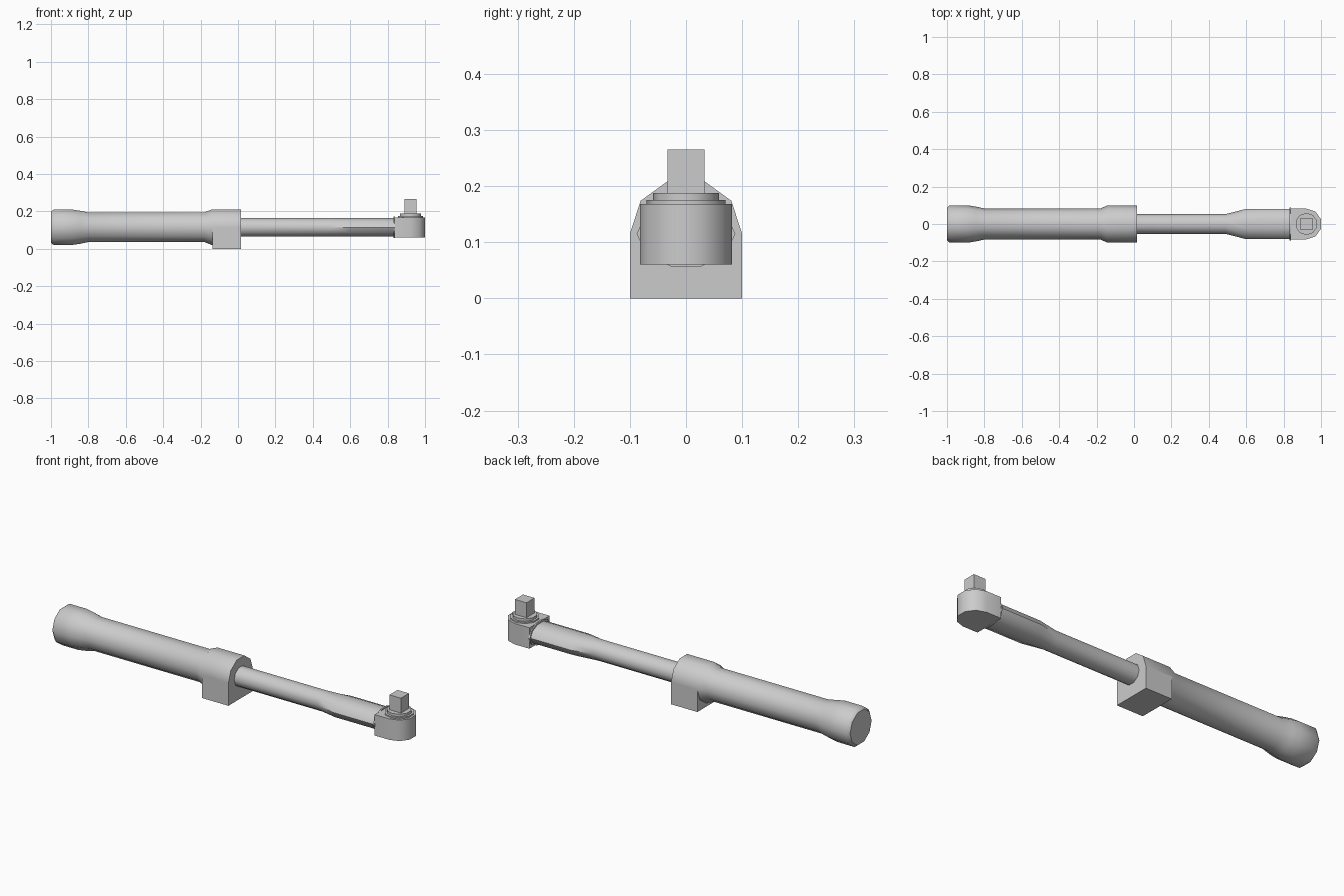
import bpy, bmesh
from math import cos, sin, pi, radians

if "Cube" in bpy.data.objects:
    bpy.data.objects.remove(bpy.data.objects["Cube"])

SIDES = 10
AXIS_Z = 0.115


def finish(bm, name, smooth=True):
    bmesh.ops.recalc_face_normals(bm, faces=bm.faces)
    mesh = bpy.data.meshes.new(name)
    bm.to_mesh(mesh)
    bm.free()
    obj = bpy.data.objects.new(name, mesh)
    bpy.context.collection.objects.link(obj)
    if smooth:
        bpy.ops.object.select_all(action='DESELECT')
        obj.select_set(True)
        bpy.context.view_layer.objects.active = obj
        bpy.ops.object.shade_smooth_by_angle(angle=radians(40))
    return obj


def loft(name, loops, smooth=True):
    """Skin a list of equal-length point loops and cap both ends."""
    bm = bmesh.new()
    rings = [[bm.verts.new(p) for p in loop] for loop in loops]
    for a, b in zip(rings, rings[1:]):
        for i in range(len(a)):
            j = (i + 1) % len(a)
            bm.faces.new((a[i], a[j], b[j], b[i]))
    bm.faces.new(rings[0])
    bm.faces.new(rings[-1])
    return finish(bm, name, smooth)


def tube(name, profile):
    """Ten-sided bar along x; profile rows are (x, y radius, z radius)."""
    angles = [2 * pi * i / SIDES for i in range(SIDES)]
    return loft(name, [[(x, ry * cos(a), AXIS_Z + rz * sin(a)) for a in angles]
                       for x, ry, rz in profile])


def prism(name, outline, z0, z1, smooth=True):
    return loft(name, [[(x, y, z) for x, y in outline] for z in (z0, z1)], smooth)


def circle(cx, r):
    return [(cx + r * sin(2 * pi * i / SIDES), r * cos(2 * pi * i / SIDES))
            for i in range(SIDES)]


def rect(x0, x1, y):
    return [(x0, -y), (x1, -y), (x1, y), (x0, y)]


# Grip with flared butt and collar
tube("handle", [(x, r, r) for x, r in (
    (-1.0, 0.088), (-0.985, 0.1), (-0.89, 0.1), (-0.845, 0.093), (-0.8, 0.083),
    (-0.18, 0.083), (-0.14, 0.1), (0.015, 0.1))])

# Square scale housing under the collar
prism("scale_block", rect(-0.135, 0.015, 0.1), 0.0, AXIS_Z, smooth=False)

# Shaft that widens sideways towards the head
tube("shaft", [(0.0, 0.053, 0.051), (0.49, 0.053, 0.051), (0.6, 0.081, 0.051),
               (0.832, 0.081, 0.051)])
tube("shaft_flange", [(0.832, 0.088, 0.061), (0.84, 0.088, 0.061)])

# Ratchet head with rounded nose
HEAD_X = 0.922
nose = [p for p in circle(HEAD_X, 0.082)[:6]]
prism("ratchet_head", nose + [(0.838, -0.082), (0.838, 0.082)], 0.06, 0.168)

# Stepped discs and square drive
prism("lower_disc", circle(HEAD_X, 0.07), 0.16, 0.175)
prism("upper_disc", circle(HEAD_X, 0.059), 0.17, 0.188)
prism("square_drive", rect(HEAD_X - 0.033, HEAD_X + 0.033, 0.033), 0.18, 0.265, smooth=False)
